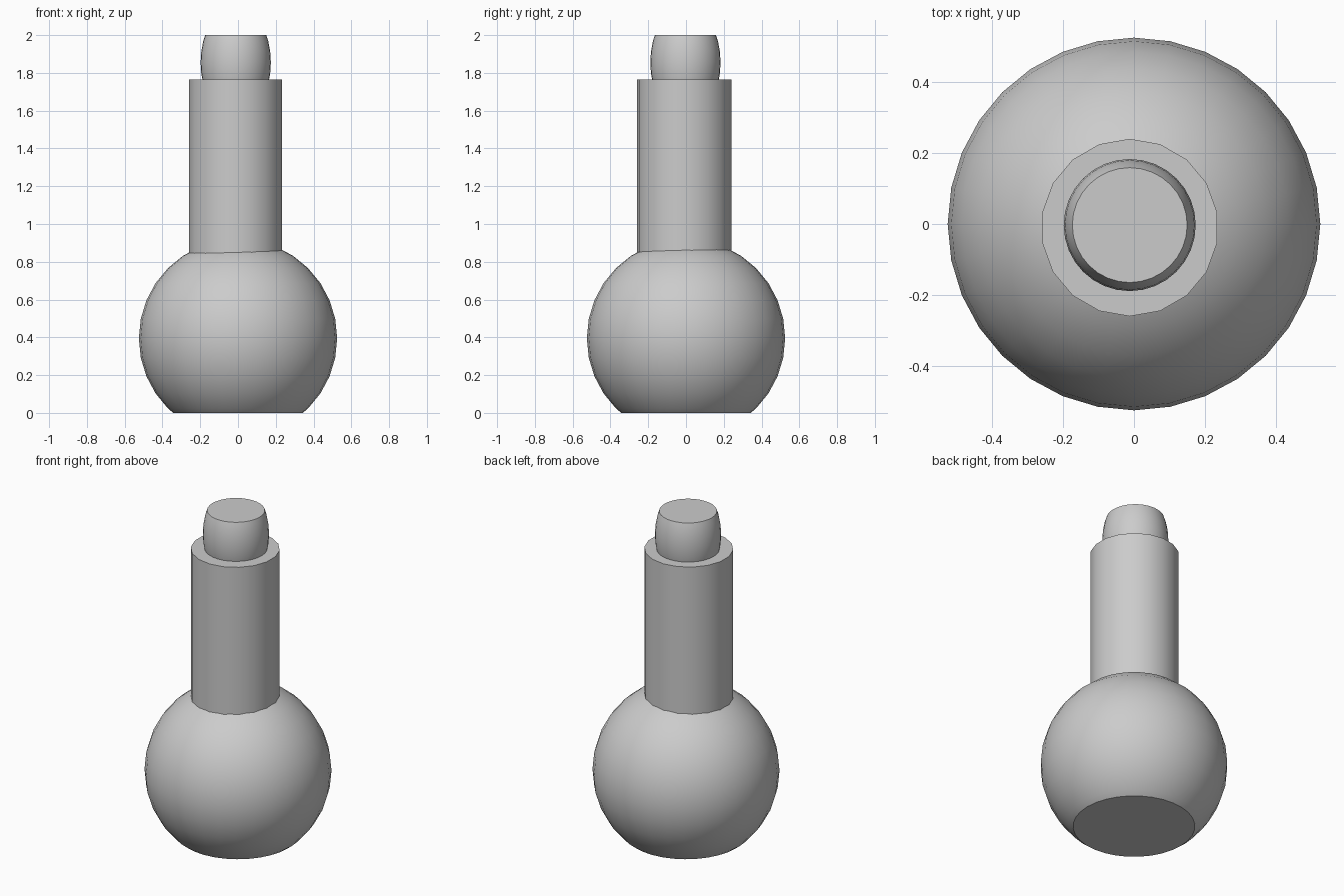
import bpy, bmesh, math
from mathutils import Vector, Matrix

if "Cube" in bpy.data.objects:
    bpy.data.objects.remove(bpy.data.objects["Cube"])


def finish(bm, name):
    bmesh.ops.recalc_face_normals(bm, faces=bm.faces)
    mesh = bpy.data.meshes.new(name)
    bm.to_mesh(mesh)
    bm.free()
    ob = bpy.data.objects.new(name, mesh)
    bpy.context.collection.objects.link(ob)
    bpy.ops.object.select_all(action='DESELECT')
    ob.select_set(True)
    bpy.context.view_layer.objects.active = ob
    bpy.ops.object.shade_smooth_by_angle(angle=math.radians(30))
    return ob


def cut_flat(bm, z, keep_above):
    """Slice the ball at height z and cap the opening."""
    cut = bmesh.ops.bisect_plane(
        bm, geom=bm.verts[:] + bm.edges[:] + bm.faces[:],
        plane_co=(0, 0, z), plane_no=(0, 0, 1),
        clear_inner=keep_above, clear_outer=not keep_above)
    edges = [g for g in cut['geom_cut'] if isinstance(g, bmesh.types.BMEdge)]
    bmesh.ops.contextual_create(bm, geom=edges)


def ball(centre, radius, height):
    bm = bmesh.new()
    m = Matrix.Translation(Vector(centre)) @ Matrix.Diagonal((radius, radius, height, 1))
    bmesh.ops.create_uvsphere(bm, u_segments=32, v_segments=16, radius=1, matrix=m)
    return bm


# Round body with a flat base
bm = ball((0, 0, 0.395), 0.525, 0.525)
cut_flat(bm, 0, True)
finish(bm, "body")

# 18-sided neck, a vertex facing +y
bm = bmesh.new()
low, high = 0.78, 1.765
bmesh.ops.create_cone(
    bm, cap_ends=True, segments=18, radius1=0.25, radius2=0.25, depth=high - low,
    matrix=Matrix.Translation((-0.012, -0.01, (low + high) / 2)) @ Matrix.Rotation(math.radians(10), 4, 'Z'))
# align so flats face left and right
xs = max(v.co.x for v in bm.verts) + 0.012
if xs > 0.249:
    bmesh.ops.rotate(bm, verts=bm.verts, cent=(-0.012, -0.01, 0),
                     matrix=Matrix.Rotation(math.radians(10), 3, 'Z'))
finish(bm, "neck")

# Stopper with a flat top, set into the neck
bm = ball((-0.012, -0.003, 1.855), 0.186, 0.30)
cut_flat(bm, 2.0, False)
cut_flat(bm, 1.72, True)
finish(bm, "stopper")
